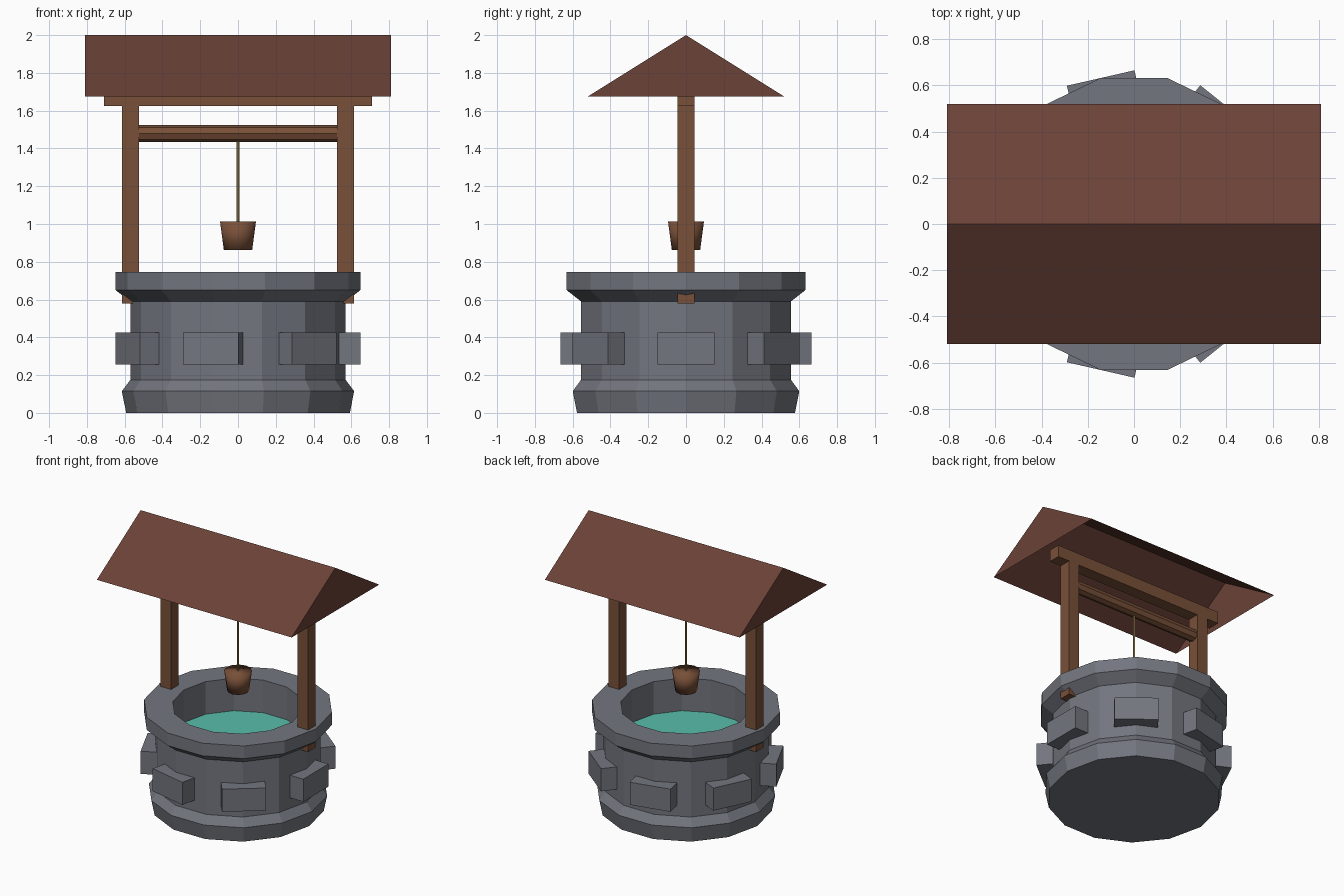
import bpy, bmesh
from math import pi, cos, sin, tau
from mathutils import Matrix

if "Cube" in bpy.data.objects:
    bpy.data.objects.remove(bpy.data.objects["Cube"])


def material(name, rgb):
    m = bpy.data.materials.new(name)
    m.diffuse_color = (*rgb, 1)
    m.use_nodes = True
    m.node_tree.nodes["Principled BSDF"].inputs["Base Color"].default_value = m.diffuse_color
    return m


STONE = material("stone", (0.17, 0.18, 0.21))
WOOD = material("wood", (0.19, 0.08, 0.04))
ROOF = material("roof_red", (0.147, 0.054, 0.038))
WATER = material("water", (0.10, 0.51, 0.40))
ROPE = material("rope", (0.30, 0.20, 0.07))
SIDES = 14


def finish(name, bm, mat, smooth=False):
    me = bpy.data.meshes.new(name)
    for f in bm.faces:
        f.smooth = smooth
    bm.to_mesh(me)
    bm.free()
    me.materials.append(mat)
    ob = bpy.data.objects.new(name, me)
    bpy.context.collection.objects.link(ob)
    return ob


def box(name, lo, hi, mat, turn=0):
    bm = bmesh.new()
    size = [b - a for a, b in zip(lo, hi)]
    mid = [(a + b) / 2 for a, b in zip(lo, hi)]
    m = Matrix.Rotation(turn, 4, 'Z') @ Matrix.Translation(mid) @ Matrix.Diagonal((*size, 1))
    bmesh.ops.create_cube(bm, size=1, matrix=m)
    return finish(name, bm, mat)


def rod(name, r1, r2, length, sides, mat, matrix, smooth=False):
    bm = bmesh.new()
    bmesh.ops.create_cone(bm, cap_ends=True, segments=sides, radius1=r1, radius2=r2,
                          depth=length, matrix=matrix)
    return finish(name, bm, mat, smooth)


def lathe(name, profile, mat):
    bm = bmesh.new()
    rings = [[bm.verts.new((r * cos(tau * i / SIDES), r * sin(tau * i / SIDES), z))
              for i in range(SIDES)] for r, z in profile]
    for a, b in zip(rings, rings[1:]):
        for i in range(SIDES):
            j = (i + 1) % SIDES
            bm.faces.new((a[i], a[j], b[j], b[i]))
    bm.faces.new(rings[0][::-1])
    bm.faces.new(rings[-1])
    return finish(name, bm, mat)


# Stone wall with foot, flared rim and hollow top
lathe("well_wall", [(0.592, 0), (0.615, 0.115), (0.57, 0.175), (0.57, 0.59), (0.648, 0.65),
                    (0.648, 0.745), (0.45, 0.745), (0.45, 0.48)], STONE)

# Water surface
bm = bmesh.new()
bmesh.ops.create_circle(bm, cap_ends=True, segments=SIDES, radius=0.45,
                        matrix=Matrix.Translation((0, 0, 0.5)) @ Matrix.Rotation(pi / 2, 4, 'Z'))
finish("water", bm, WATER)

# Protruding stones around the wall
for k in range(7):
    box(f"wall_stone_{k + 1}", (0.49, -0.15, 0.255), (0.648, 0.15, 0.425), STONE, k * tau / 7)

# Posts and the beam across them
for side, x in (("left", -0.57), ("right", 0.57)):
    box(f"{side}_post", (x - 0.045, -0.045, 0.58), (x + 0.045, 0.045, 1.626), WOOD)
box("top_beam", (-0.71, -0.045, 1.626), (0.71, 0.045, 1.715), WOOD)

# Windlass, rope and bucket
rod("windlass", 0.045, 0.045, 1.08, 8, WOOD,
    Matrix.Translation((0, 0, 1.48)) @ Matrix.Rotation(pi / 2, 4, 'Y'))
rod("rope", 0.008, 0.008, 0.46, 6, ROPE, Matrix.Translation((0, 0, 1.22)))
rod("bucket", 0.075, 0.095, 0.15, 12, WOOD, Matrix.Translation((0, 0, 0.937)), True)

# Gabled roof, open underneath
bm = bmesh.new()
ends = [[bm.verts.new((x, y, z)) for y, z in ((-0.52, 1.675), (0, 2.0), (0.52, 1.675))]
        for x in (-0.81, 0.81)]
(a, b, c), (d, e, f) = ends
for face in ((a, d, e, b), (b, e, f, c), (a, b, c), (d, f, e)):
    bm.faces.new(face)
bmesh.ops.recalc_face_normals(bm, faces=bm.faces[:])
finish("roof", bm, ROOF)
